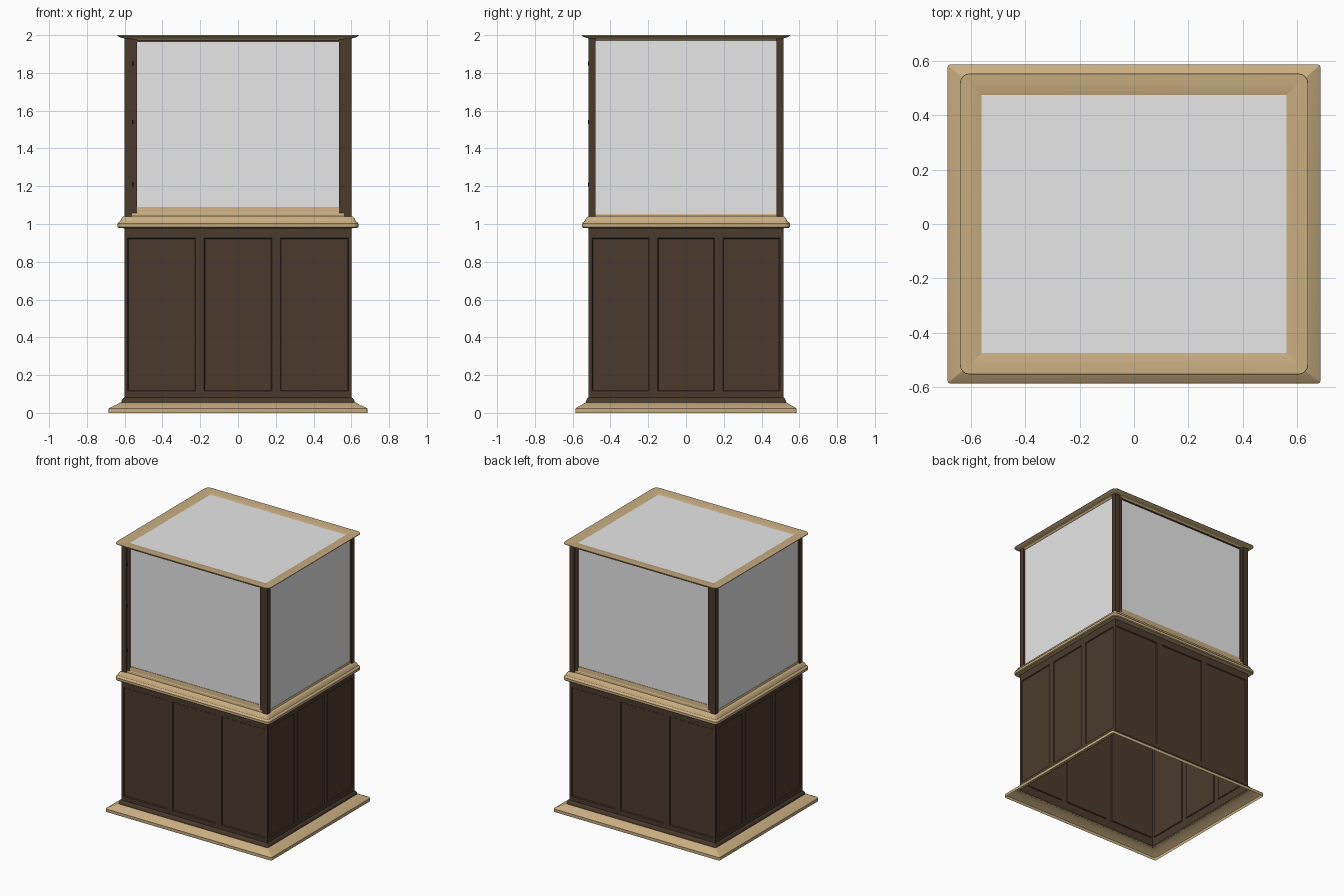
import bpy
import bmesh
from math import cos, sin, pi
from mathutils import Vector, Matrix

old = bpy.data.objects.get("Cube")
if old:
    bpy.data.objects.remove(old, do_unlink=True)

HX, HY = 0.602, 0.515          # half width and half depth of the cabinet
TANK_X, TANK_Y = 0.588, 0.499  # half sizes of the glass tank


def material(name, rgb):
    m = bpy.data.materials.new(name)
    m.use_nodes = True
    m.diffuse_color = (*rgb, 1)
    m.node_tree.nodes["Principled BSDF"].inputs["Base Color"].default_value = (*rgb, 1)
    return m


dark_wood = material("dark_wood", (0.07, 0.042, 0.025))
light_wood = material("light_wood", (0.58, 0.42, 0.22))
glass = material("pale_glass", (0.8, 0.8, 0.8))
black = material("black_metal", (0.01, 0.009, 0.008))


def finish(bm, name, mat, smooth=False):
    mesh = bpy.data.meshes.new(name)
    bm.to_mesh(mesh)
    bm.free()
    mesh.materials.append(mat)
    ob = bpy.data.objects.new(name, mesh)
    bpy.context.collection.objects.link(ob)
    if smooth:
        bpy.ops.object.select_all(action="DESELECT")
        ob.select_set(True)
        bpy.context.view_layer.objects.active = ob
        bpy.ops.object.shade_smooth_by_angle()


def ring_points(hx, hy, r, z, steps=4):
    """Rounded rectangle, counter-clockwise."""
    pts = []
    for k, (sx, sy) in enumerate(((1, 1), (-1, 1), (-1, -1), (1, -1))):
        for i in range(steps + 1):
            a = (k + i / steps) * pi / 2
            pts.append((sx * (hx - r) + r * cos(a), sy * (hy - r) + r * sin(a), z))
    return pts


def moulding(name, mat, profile, radius, y_factor=1):
    """Sweep an (outward offset, height) profile round the cabinet."""
    bm = bmesh.new()
    widest = max(d for d, z in profile)
    rings = []
    for d, z in profile:
        r = max(0.002, radius + d - widest)
        pts = ring_points(HX + d, HY + d * y_factor, r, z)
        rings.append([bm.verts.new(p) for p in pts])
    for low, high in zip(rings, rings[1:]):
        n = len(low)
        for i in range(n):
            j = (i + 1) % n
            bm.faces.new((low[i], low[j], high[j], high[i]))
    finish(bm, name, mat, True)


def box(bm, x0, x1, y0, y1, z0, z1):
    size = Vector((x1 - x0, y1 - y0, z1 - z0))
    mid = Vector((x0 + x1, y0 + y1, z0 + z1)) / 2
    bmesh.ops.create_cube(bm, size=1, matrix=Matrix.LocRotScale(mid, None, size))


# Cabinet: four thin walls, each with three sunken panels
bm = bmesh.new()
panels = []
for side in range(4):
    half, depth = (HX, HY) if side % 2 == 0 else (HY, HX)
    turn = Matrix.Rotation(side * pi / 2, 4, "Z")
    edge, gap = half - 0.018, 0.022
    third = (2 * edge - 4 * gap) / 6
    cuts = [-half, -edge, -third - 2 * gap, -third, third, third + 2 * gap, edge, half]
    levels = [0.055, 0.115, 0.925, 0.98]
    grid = [[bm.verts.new(turn @ Vector((u, -depth, z))) for u in cuts] for z in levels]
    for row in range(3):
        for c in range(7):
            f = bm.faces.new((grid[row][c], grid[row][c + 1],
                              grid[row + 1][c + 1], grid[row + 1][c]))
            if row == 1 and c % 2 == 1:
                panels.append(f)
bm.normal_update()
bmesh.ops.inset_individual(bm, faces=panels, thickness=0.006, depth=-0.006)
finish(bm, "cabinet_walls", dark_wood)

# Mouldings, from the floor up
moulding("base_skirt", light_wood,
         [(0.083, 0), (0.083, 0.022), (0.074, 0.029), (0.042, 0.043),
          (0.022, 0.055), (0, 0.057)], 0.012, 0.85)
moulding("plinth_bead", dark_wood,
         [(0.015, 0.055), (0.014, 0.065), (0.006, 0.078), (0, 0.082)], 0.012)
moulding("waist_moulding", light_wood,
         [(-0.002, 0.977), (0.03, 0.98), (0.035, 0.985), (0.035, 1.002),
          (0.03, 1.009), (0.022, 1.013), (0.012, 1.034), (0.004, 1.04),
          (-0.008, 1.042), (-0.012, 1.054), (-0.02, 1.055)], 0.03)
moulding("top_rim", light_wood,
         [(-0.02, 1.97), (-0.012, 1.972), (-0.003, 1.982), (0.012, 1.985),
          (0.026, 1.99), (0.037, 1.996), (0.036, 2.0), (0, 1.999),
          (-0.025, 1.996), (-0.044, 1.991)], 0.035)

# Glass tank
bm = bmesh.new()
box(bm, -TANK_X, TANK_X, -TANK_Y, TANK_Y, 1.03, 1.9915)
finish(bm, "glass_tank", glass)

# Sills along the front and back of the tank
bm = bmesh.new()
for s in (-1, 1):
    prof = [(0.511, 1.04), (0.509, 1.056), (0.506, 1.06), (0.502, 1.09), (0.495, 1.09)]
    ends = [[bm.verts.new((x, s * y, z)) for y, z in prof] for x in (-0.562, 0.562)]
    for i in range(len(prof) - 1):
        bm.faces.new((ends[0][i], ends[1][i], ends[1][i + 1], ends[0][i + 1]))
bmesh.ops.recalc_face_normals(bm, faces=bm.faces)
finish(bm, "tank_sills", light_wood)

# Corner posts, each with an inner stile
for sx, xname in ((1, "left"), (-1, "right")):
    for sy, yname in ((-1, "front"), (1, "back")):
        bm = bmesh.new()
        for a, b, c, d in ((0.56, HX, 0.478, HY), (0.536, 0.562, 0.48, 0.508)):
            xs, ys = sorted((sx * a, sx * b)), sorted((sy * c, sy * d))
            box(bm, *xs, *ys, 1.035, 1.983)
        finish(bm, f"{yname}_{xname}_post", dark_wood)

# Head rails under the top rim
bm = bmesh.new()
for s in (-1, 1):
    box(bm, -0.56, 0.56, *sorted((s * 0.48, s * 0.505)), 1.964, 1.972)
finish(bm, "head_rails", dark_wood)

# Small door hinges on the front right post
bm = bmesh.new()
for z in (1.21, 1.54, 1.85):
    bmesh.ops.create_cone(bm, cap_ends=True, segments=12, radius1=0.005, radius2=0.005,
                          depth=0.022, matrix=Matrix.Translation((-0.557, -HY, z)))
finish(bm, "door_hinges", black, True)
